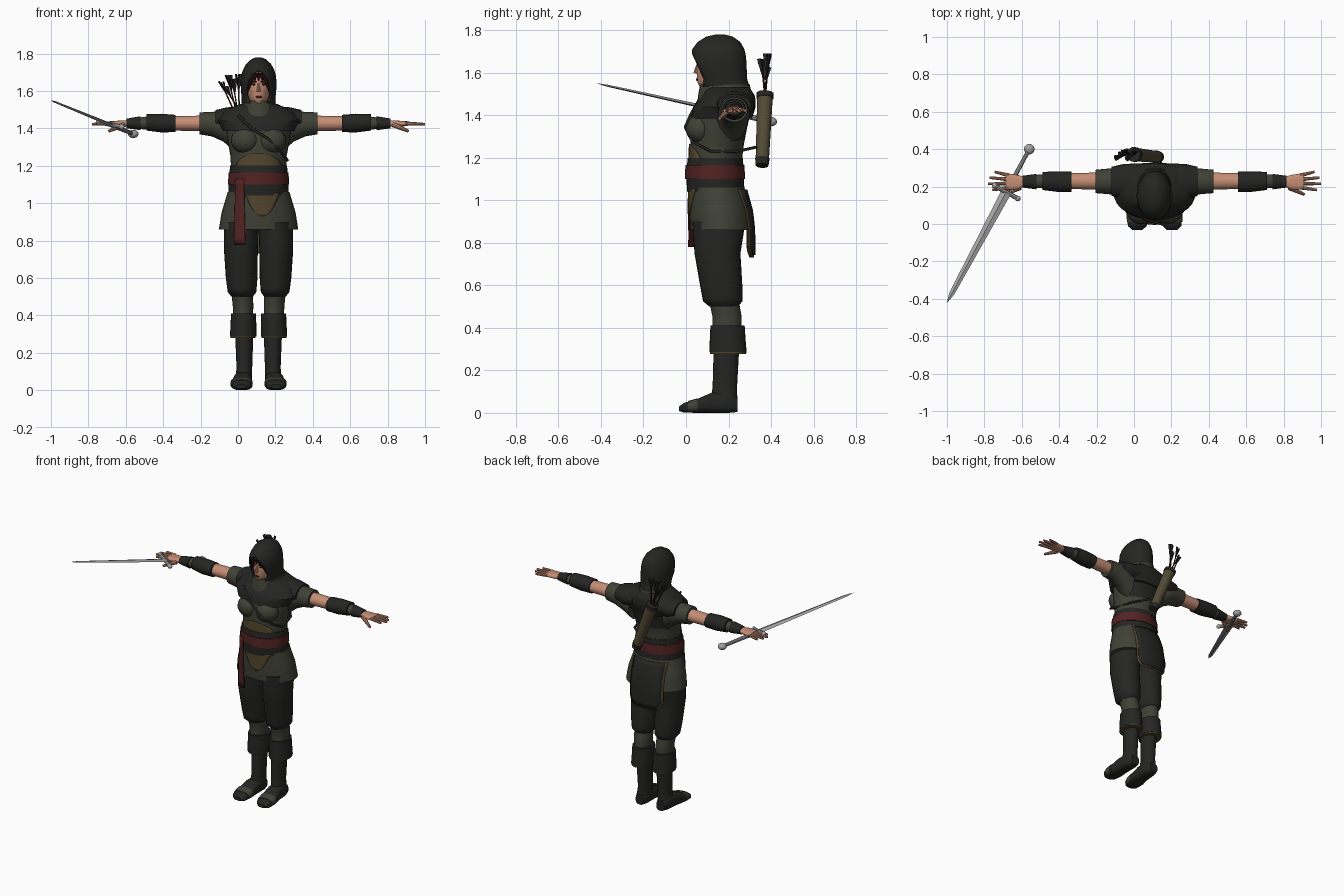
import bpy, bmesh, math
from mathutils import Vector, Matrix

cube = bpy.data.objects.get("Cube")
if cube:
    bpy.data.objects.remove(cube, do_unlink=True)

MID = 0.11  # the body stands to one side of the origin


def material(name, *rgb):
    mat = bpy.data.materials.new(name)
    mat.use_nodes = True
    mat.diffuse_color = (*rgb, 1)
    mat.node_tree.nodes["Principled BSDF"].inputs["Base Color"].default_value = (*rgb, 1)
    return mat


charcoal = material("charcoal cloth", .018, .018, .017)
olive = material("olive cloth", .05, .052, .036)
tan = material("tan leather", .085, .06, .025)
red = material("dark red cloth", .085, .016, .016)
skin = material("skin", .56, .27, .18)
steel = material("steel", .36, .36, .36)
hair = material("dark hair", .035, .01, .009)
leather = material("quiver leather", .085, .068, .036)


def finish(name, bm, mats, rule=None, angle=40, thick=0):
    """Turn a bmesh into a shaded object."""
    bmesh.ops.remove_doubles(bm, verts=bm.verts, dist=.0001)
    bmesh.ops.recalc_face_normals(bm, faces=bm.faces)
    for face in bm.faces:
        face.smooth = True
        if rule:
            face.material_index = rule(face)
    mesh = bpy.data.meshes.new(name)
    bm.to_mesh(mesh)
    bm.free()
    mesh.set_sharp_from_angle(angle=math.radians(angle))
    for mat in mats if isinstance(mats, tuple) else (mats,):
        mesh.materials.append(mat)
    obj = bpy.data.objects.new(name, mesh)
    bpy.context.collection.objects.link(obj)
    if thick:
        shell = obj.modifiers.new("thickness", 'SOLIDIFY')
        shell.thickness = thick
    return obj


def loft(name, rings, mats, axis='Z', side=1, square=2, seg=28, steps=3, rule=None, thick=0):
    """Skin ellipses (position, u min, u max, v min, v max[, opening angle]) along an axis."""
    bm = bmesh.new()
    opened = len(rings[0]) > 5
    full = []
    for low, high in zip(rings, rings[1:]):
        full += [[a + (b - a) * k / steps for a, b in zip(low, high)] for k in range(steps)]
    full.append(rings[-1])
    loops = []
    for t, u0, u1, v0, v1, *gap in full:
        start = gap[0] if opened else 0
        loop = []
        for i in range(seg + opened):
            ang = start + (2 * math.pi - 2 * start) * i / seg
            s, c = (math.copysign(abs(f) ** (2 / square), f) for f in (math.sin(ang), -math.cos(ang)))
            u, v = (u0 + u1 + s * (u1 - u0)) / 2, (v0 + v1 + c * (v1 - v0)) / 2
            x, y, z = {'Z': (u, v, t), 'X': (t, u, v), 'Y': (u, t, v)}[axis]
            loop.append(bm.verts.new((MID + side * x, y, z)))
        loops.append(loop)
    for a, b in zip(loops, loops[1:]):
        for i in range(seg):
            j = (i + 1) % len(a)
            bm.faces.new((a[i], a[j], b[j], b[i]))
    bm.faces.new(loops[-1])
    if not opened:
        bm.faces.new(loops[0])
    return finish(name, bm, mats, rule, thick=thick)


def rod(name, start, end, r0, r1, mat, seg=10, flat=1):
    """Tapered rod between two points, optionally flattened."""
    start, end = Vector(start), Vector(end)
    turn = (end - start).to_track_quat('Z', 'Y').to_matrix().to_4x4()
    place = Matrix.Translation((start + end) / 2) @ turn @ Matrix.Diagonal((1, flat, 1, 1))
    bm = bmesh.new()
    bmesh.ops.create_cone(bm, cap_ends=True, segments=seg, radius1=r0, radius2=r1,
                          depth=(end - start).length, matrix=place)
    return finish(name, bm, mat, angle=35)


def ball(name, centre, radii, mat):
    bm = bmesh.new()
    place = Matrix.Translation(centre) @ Matrix.Diagonal((*radii, 1))
    bmesh.ops.create_uvsphere(bm, u_segments=20, v_segments=12, radius=1, matrix=place)
    return finish(name, bm, mat)


def patch(name, rings, low, high, width, centre, offset, mat, facing=-1, n=10):
    """Thin cloth that follows the front or back of a lofted body part."""
    bm = bmesh.new()
    rows = []
    for k in range(n + 1):
        z = low + (high - low) * k / n
        zc = min(max(z, rings[0][0]), rings[-1][0])
        a, b = next((a, b) for a, b in zip(rings, rings[1:]) if a[0] <= zc <= b[0])
        f = (zc - a[0]) / (b[0] - a[0])
        _, u0, u1, v0, v1 = [p + (q - p) * f for p, q in zip(a, b)]
        row = []
        for i in range(n + 1):
            x = centre + width(k / n) * (2 * i / n - 1)
            bulge = math.sqrt(max(.05, 1 - (x / u1) ** 2))
            y = (v0 + v1) / 2 + facing * ((v1 - v0) / 2 * bulge + offset)
            row.append(bm.verts.new((MID + x, y, z)))
        rows.append(row)
    for a, b in zip(rows, rows[1:]):
        for i in range(n):
            bm.faces.new((a[i], a[i + 1], b[i + 1], b[i]))
    return finish(name, bm, mat, thick=.004)


def wide(z, half, front, back, *gap):
    return (z, -half, half, front, back, *gap)


# Tunic, sash and mantle
skirt = [wide(.86, .212, .02, .315), wide(.95, .198, .015, .305), wide(1.06, .165, .012, .275)]
chest = [wide(1.17, .147, .018, .262), wide(1.25, .15, .02, .27), wide(1.33, .165, .022, .285),
         wide(1.42, .18, .03, .305), wide(1.49, .15, .085, .305), wide(1.53, .09, .1, .29)]
loft("tunic_skirt", skirt, olive)
loft("tunic_chest", chest, (olive, charcoal), steps=5,
     rule=lambda f: int(f.calc_center_median().y > .22 and f.calc_center_median().z > 1.28))
loft("sash", [wide(1.04, .16, .006, .275), wide(1.12, .16, 0, .272), wide(1.2, .152, .008, .268)], charcoal)
loft("red_belt", [wide(1.1, .164, -.005, .278), wide(1.165, .16, -.003, .275)], red)
loft("mantle", [wide(1.385, .19, .022, .31), wide(1.44, .22, .035, .328),
                wide(1.49, .19, .075, .325), wide(1.53, .1, .09, .3)], charcoal, square=2.4)
patch("underbust_panel", chest, 1.19, 1.265, lambda t: .12 * math.sqrt(1.02 - t * t), 0, .003, tan)
patch("hip_apron", skirt, .93, 1.055, lambda t: .095 * math.sqrt(t + .01), .02, .004, tan)
patch("red_sash_tail", skirt, .78, 1.13, lambda t: .03 - .008 * t, -.1, .014, red)
patch("back_flap_trim", skirt, .73, 1.05, lambda t: .125 * min(1, .75 + 2 * t), -.01, .006, tan, 1)
patch("back_flap", skirt, .742, 1.05, lambda t: .115 * min(1, .75 + 2 * t), -.01, .011, charcoal, 1)

# Hood, collar and face
loft("collar", [wide(1.44, .12, .05, .31), wide(1.5, .097, .058, .308), wide(1.545, .09, .066, .3)], olive)
loft("hood", [wide(1.53, .09, .065, .3, .5), wide(1.57, .091, .055, .288, .72), wide(1.61, .095, .03, .286, .75),
              wide(1.655, .096, .02, .284, .62), wide(1.69, .091, .022, .28, .33), wide(1.712, .084, .03, .274, 0),
              wide(1.745, .066, .055, .255, 0), wide(1.77, .038, .095, .22, 0), wide(1.78, .012, .14, .18, 0)],
     charcoal, thick=.007)
loft("head", [wide(1.5, .045, .1, .22), wide(1.53, .03, .066, .22), wide(1.555, .052, .054, .24),
              wide(1.6, .067, .05, .255), wide(1.65, .07, .052, .26), wide(1.7, .055, .07, .25)], skin)
rod("nose", (MID, .055, 1.642), (MID, .046, 1.597), .005, .011, skin)
ball("lips", (MID, .052, 1.568), (.018, .006, .006), red)
for side in (1, -1):
    ball("eye", (MID + side * .027, .058, 1.635), (.012, .005, .005), hair)
    rod("brow", (MID + side * .012, .052, 1.648), (MID + side * .045, .064, 1.65), .004, .003, hair)
    rod("side_lock", (MID + side * .03, .046, 1.69), (MID + side * .062, .078, 1.59), .016, .004, hair)
for k in range(-2, 3):
    rod("fringe", (MID + k * .014, .042, 1.695), (MID + k * .022, .05, 1.653), .012, .003, hair)

# Limbs, built once for each side
for side, tag in ((1, "left_"), (-1, "right_")):
    ball(tag + "chest_form", (MID + side * .07, .066, 1.335), (.078, .066, .07), olive)
    loft(tag + "shoulder_guard", [(.08, .12, .325, 1.39, 1.52), (.17, .135, .32, 1.38, 1.512),
                                  (.23, .15, .306, 1.4, 1.498)], charcoal, 'X', side)
    loft(tag + "sleeve", [(.13, .13, .29, 1.28, 1.48), (.19, .15, .3, 1.33, 1.492),
                          (.25, .16, .296, 1.357, 1.488), (.315, .165, .29, 1.368, 1.485)], olive, 'X', side)
    loft(tag + "upper_arm", [(.29, .183, .275, 1.385, 1.468), (.47, .188, .272, 1.388, 1.465)], skin, 'X', side)
    loft(tag + "elbow_guard", [(.445, .172, .28, 1.38, 1.472), (.52, .172, .282, 1.378, 1.478),
                               (.6, .182, .278, 1.388, 1.476)], charcoal, 'X', side)
    loft(tag + "forearm_wrap", [(.58, .19, .268, 1.392, 1.465), (.66, .194, .26, 1.398, 1.455)], olive, 'X', side)
    loft(tag + "wrist_guard", [(.63, .185, .268, 1.39, 1.465), (.705, .195, .258, 1.4, 1.452)], charcoal, 'X', side)
    loft(tag + "palm", [(.69, .203, .25, 1.41, 1.443), (.73, .185, .262, 1.408, 1.442),
                        (.795, .183, .272, 1.412, 1.438)], skin, 'X', side, square=2.6)
    for name, y, reach in (("index", .195, .868), ("middle", .217, .89), ("ring", .239, .882), ("little", .26, .855)):
        rod(tag + name + "_finger", (MID + side * .78, y, 1.426),
            (MID + side * reach, y + (y - .222) * .5, 1.422), .0115, .007, skin)
    rod(tag + "thumb", (MID + side * .72, .195, 1.42), (MID + side * .8, .158, 1.385), .015, .008, skin)

    loft(tag + "trouser", [(.5, .03, .145, .11, .245), (.525, .012, .165, .08, .265), (.6, .006, .175, .066, .265),
                           (.75, .004, .185, .04, .256), (.9, 0, .185, .03, .28)], charcoal, 'Z', side)
    loft(tag + "knee_wrap", [(.38, .03, .135, .125, .262), (.45, .028, .138, .125, .262),
                             (.52, .03, .145, .11, .25)], olive, 'Z', side)
    loft(tag + "boot_cuff_hem", [(.278, .016, .15, .113, .283), (.29, .015, .151, .112, .284)], tan, 'Z', side)
    loft(tag + "boot_cuff", [(.286, .012, .153, .11, .285), (.35, .012, .15, .112, .28),
                             (.41, .014, .147, .115, .276)], charcoal, 'Z', side)
    loft(tag + "boot_shaft", [(.05, .035, .125, .115, .242), (.12, .034, .118, .125, .24),
                              (.3, .028, .125, .13, .25)], charcoal, 'Z', side)
    loft(tag + "boot_foot", [(-.032, .065, .12, .008, .03), (-.01, .042, .143, .002, .047),
                             (.05, .033, .146, 0, .064), (.12, .035, .135, 0, .095),
                             (.2, .035, .128, 0, .1), (.242, .05, .11, .004, .07)],
         charcoal, 'Y', side, square=2.8)
    loft(tag + "toe_strap", [(.01, .036, .148, .002, .056), (.055, .031, .15, .002, .069)],
         olive, 'Y', side, square=2.8)

# Quiver, arrows and strap
mouth, base = Vector((0, .372, 1.5)), Vector((.13, .358, 1.17))
rod("quiver", base, mouth, .031, .037, leather, 18)
rod("quiver_rim", mouth.lerp(base, .06), mouth.lerp(base, -.01), .04, .04, charcoal, 18)
rod("quiver_tip", base.lerp(mouth, -.02), base.lerp(mouth, .08), .03, .034, charcoal, 18)
for k, (x, y, z) in enumerate(((-.09, .36, 1.645), (-.055, .39, 1.68), (-.03, .355, 1.66),
                               (0, .385, 1.685), (-.07, .38, 1.62))):
    root, nock = mouth + Vector(((k - 2) * .008, 0, -.02)), Vector((x, y, z))
    rod("arrow_shaft", root, nock, .004, .004, hair, 6)
    for turn in (1, -1):
        rod("arrow_vane", root.lerp(nock, .62), nock + Vector((turn * .012, turn * .008, .005)),
            .006, .016, charcoal, 4, .35)
strap = bpy.data.curves.new("quiver_strap", 'CURVE')
strap.dimensions, strap.bevel_depth, strap.bevel_resolution = '3D', .007, 1
line = strap.splines.new('POLY')
path = ((-.11, .06, 1.47), (-.04, .02, 1.4), (.05, -.004, 1.345), (.12, .03, 1.275),
        (.155, .12, 1.23), (.12, .24, 1.23), (.03, .33, 1.25))
line.points.add(len(path) - 1)
for point, (x, y, z) in zip(line.points, path):
    point.co = (MID + x, y, z, 1)
strap.materials.append(charcoal)
bpy.context.collection.objects.link(bpy.data.objects.new("quiver_strap", strap))

# Sword held across the right hand
pommel, tip = Vector((-.56, .4, 1.37)), Vector((-1, -.42, 1.55))
ball("pommel", pommel, (.028, .028, .022), steel)
rod("grip", pommel, pommel.lerp(tip, .27), .011, .014, steel)
guard, across = pommel.lerp(tip, .28), Vector((.062, -.034, -.012))
rod("cross_guard", guard - across, guard + across, .012, .012, steel, 8)
for turn in (1, -1):
    ball("guard_end", guard + across * turn, (.015, .015, .015), steel)
rod("blade", guard, pommel.lerp(tip, .94), .027, .014, steel, 4, .35)
rod("blade_point", pommel.lerp(tip, .94), tip, .014, .001, steel, 4, .35)
